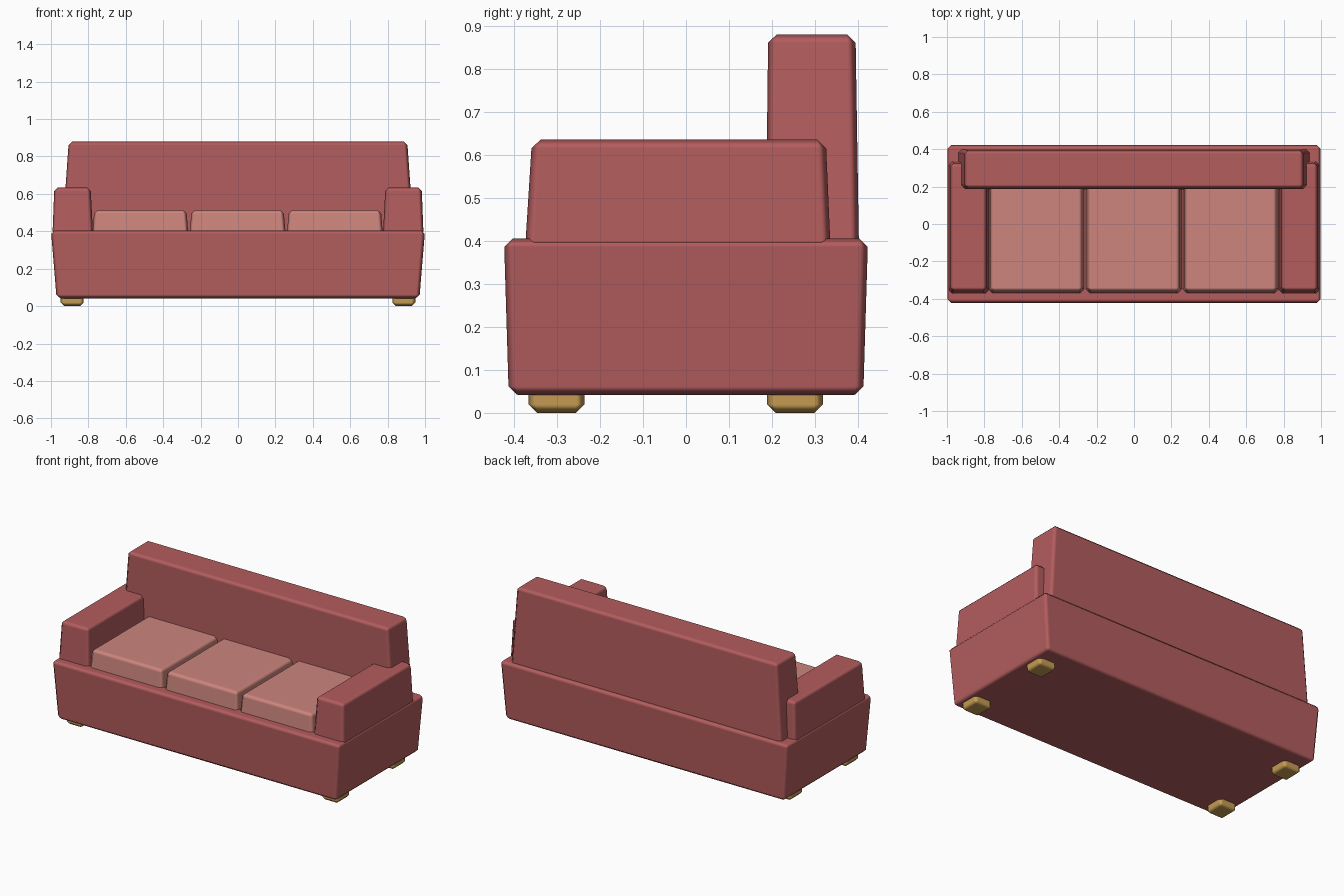
import bpy

if "Cube" in bpy.data.objects:
    bpy.data.objects.remove(bpy.data.objects["Cube"])


def material(name, rgb):
    m = bpy.data.materials.new(name)
    m.diffuse_color = (*rgb, 1)
    m.use_nodes = True
    m.node_tree.nodes["Principled BSDF"].inputs["Base Color"].default_value = m.diffuse_color
    return m


RED = material("red fabric", (0.456, 0.109, 0.111))
PINK = material("pink cushion", (0.61, 0.235, 0.205))
GOLD = material("golden wood", (0.56, 0.33, 0.085))


def soft_box(name, mat, bottom, top, z0, z1, bevel=0.02):
    """Tapered box with chamfered edges; bottom and top are (x0, x1, y0, y1)."""
    verts = []
    for (x0, x1, y0, y1), z in ((bottom, z0), (top, z1)):
        verts += [(x0, y0, z), (x1, y0, z), (x1, y1, z), (x0, y1, z)]
    faces = [(3, 2, 1, 0), (4, 5, 6, 7)]
    faces += [(i, (i + 1) % 4, (i + 1) % 4 + 4, i + 4) for i in range(4)]
    mesh = bpy.data.meshes.new(name)
    mesh.from_pydata(verts, [], faces)
    mesh.materials.append(mat)
    mesh.shade_smooth()
    obj = bpy.data.objects.new(name, mesh)
    bpy.context.collection.objects.link(obj)
    mod = obj.modifiers.new("chamfer", 'BEVEL')
    mod.width = bevel
    mod.segments = 1
    mod.limit_method = 'ANGLE'
    mod.harden_normals = True
    return obj


# Base and backrest
soft_box("base", RED, (-0.97, 0.97, -0.412, 0.412),
         (-1.0, 1.0, -0.423, 0.423), 0.042, 0.405)
soft_box("backrest", RED, (-0.94, 0.94, 0.185, 0.402),
         (-0.905, 0.905, 0.191, 0.394), 0.38, 0.88)

# Armrests and feet, mirrored left and right
for side, s in (("left", -1), ("right", 1)):
    low = sorted((s * 0.775, s * 0.992))
    high = sorted((s * 0.788, s * 0.982))
    soft_box(side + "_armrest", RED, (*low, -0.374, 0.336),
             (*high, -0.358, 0.325), 0.38, 0.635)
    fx = sorted((s * 0.825, s * 0.948))
    for end, y in (("front", -0.301), ("back", 0.253)):
        foot = (*fx, y - 0.065, y + 0.065)
        soft_box(f"{end}_{side}_foot", GOLD, foot, foot, 0.0, 0.062)

# Seat cushions
for name, x in (("left", -0.522), ("middle", -0.002), ("right", 0.518)):
    soft_box(name + "_cushion", PINK, (x - 0.257, x + 0.257, -0.372, 0.22),
             (x - 0.246, x + 0.246, -0.36, 0.22), 0.38, 0.515)
